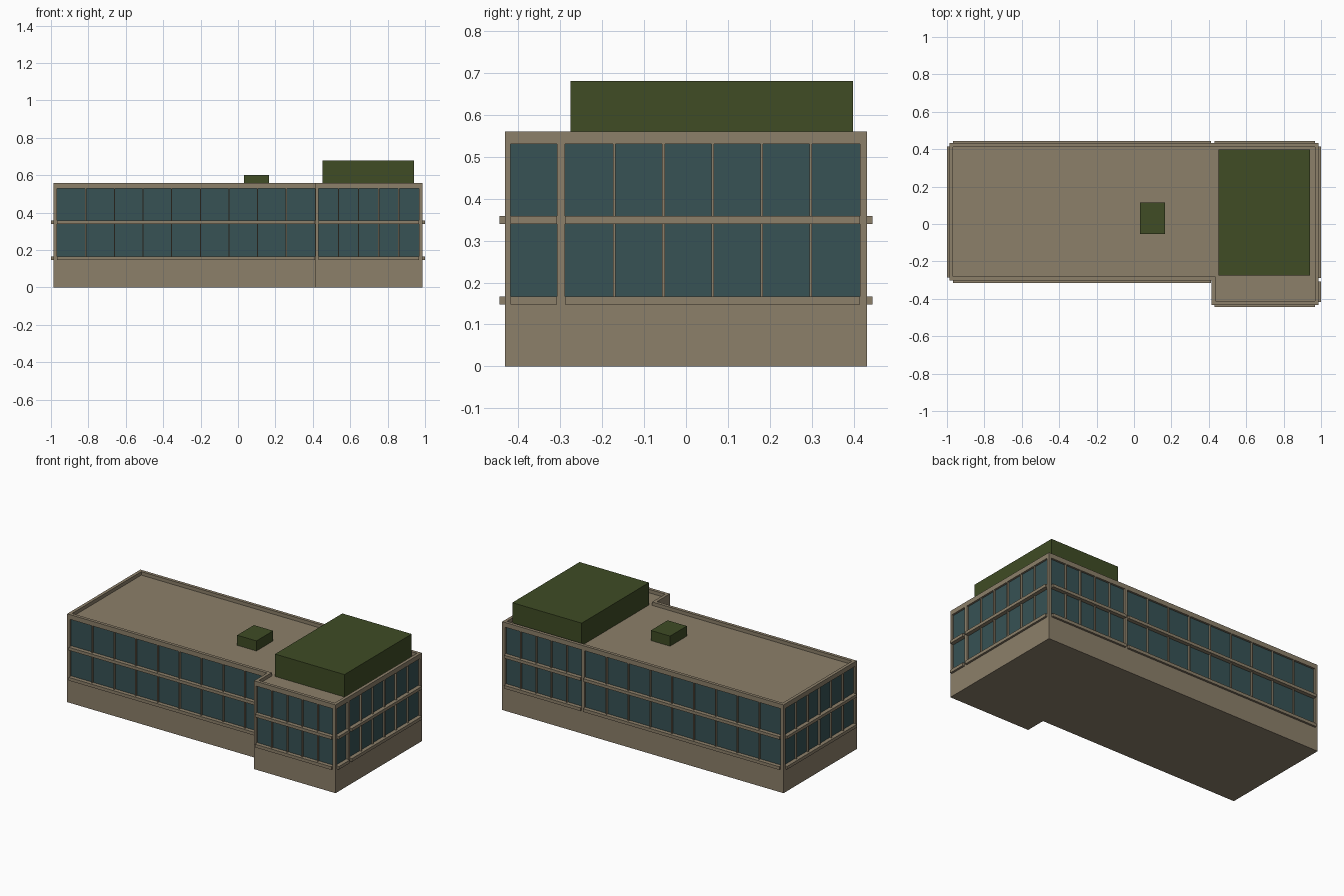
import bpy, bmesh

if "Cube" in bpy.data.objects:
    bpy.data.objects.remove(bpy.data.objects["Cube"])

def material(name, rgb):
    m = bpy.data.materials.new(name)
    m.diffuse_color = (*rgb, 1)
    m.use_nodes = True
    m.node_tree.nodes["Principled BSDF"].inputs["Base Color"].default_value = m.diffuse_color
    return m

WALL = material("tan_wall", (0.262, 0.214, 0.144))
GLASS = material("teal_glass", (0.038, 0.085, 0.09))
GREEN = material("dark_green", (0.05, 0.072, 0.018))

# Body extents, with the wing stepping forward on the right
X0, XS, X1 = -0.987, 0.415, 0.987
Y0, YS, Y1 = -0.432, -0.302, 0.432
RECESS, LEDGE = 0.012, 0.013
FLOORS = [(0.167, 0.339), (0.358, 0.53)]

def finish(name, bm, mat):
    bmesh.ops.recalc_face_normals(bm, faces=bm.faces)
    me = bpy.data.meshes.new(name)
    bm.to_mesh(me)
    bm.free()
    me.materials.append(mat)
    ob = bpy.data.objects.new(name, me)
    bpy.context.collection.objects.link(ob)
    return ob

def add_box(bm, x, y, z):
    vs = bmesh.ops.create_cube(bm, size=1)["verts"]
    for v in vs:
        for i, (a, b) in enumerate((x, y, z)):
            v.co[i] = a if v.co[i] < 0 else b

def box(name, x, y, z, mat):
    bm = bmesh.new()
    add_box(bm, x, y, z)
    return finish(name, bm, mat)

def outline(d):
    """L-shaped plan, inset by d."""
    return [(X0 + d, YS + d), (XS + d, YS + d), (XS + d, Y0 + d),
            (X1 - d, Y0 + d), (X1 - d, Y1 - d), (X0 + d, Y1 - d)]

def l_prism(name, d, z0, z1, mat):
    bm = bmesh.new()
    f = bm.faces.new([bm.verts.new((x, y, z0)) for x, y in outline(d)])
    top = bmesh.ops.extrude_face_region(bm, geom=[f])["geom"]
    for v in top:
        if isinstance(v, bmesh.types.BMVert):
            v.co.z = z1
    return finish(name, bm, mat)

# Stacked L-shaped storeys
l_prism("base_wall", 0, 0, 0.167, WALL)
l_prism("window_glass", RECESS, 0.16, 0.532, GLASS)
l_prism("floor_band", 0, 0.339, 0.358, WALL)
l_prism("roof_slab", 0, 0.53, 0.538, WALL)

# Parapet ring around the roof
bm = bmesh.new()
rings = [[bm.verts.new((x, y, z)) for x, y in outline(d)]
         for d, z in ((0, 0.538), (0, 0.56), (0.02, 0.56), (0.02, 0.538))]
for a, b in zip(rings, rings[1:]):
    for i in range(6):
        j = (i + 1) % 6
        bm.faces.new((a[i], a[j], b[j], b[i]))
finish("parapet", bm, WALL)

# Plain side wall of the wing
box("wing_side_wall", (XS, XS + RECESS), (Y0, YS + 0.02), (0.16, 0.535), WALL)

def facade(name, axis, plane, out, wall, glazed, panels):
    """Posts, mullions and ledges for one wall run along axis (0=x, 1=y)."""
    def put(bm, run, d0, d1, z):
        depth = sorted((plane + out * d0, plane + out * d1))
        add_box(bm, *((run, depth) if axis == 0 else (depth, run)), z)
    bm = bmesh.new()
    for run in ((wall[0], glazed[0]), (glazed[1], wall[1])):
        put(bm, run, -RECESS - 0.002, 0, (0.165, 0.532))
    step = (glazed[1] - glazed[0]) / panels
    for z0, z1 in FLOORS:
        for i in range(1, panels):
            c = glazed[0] + i * step
            put(bm, (c - 0.003, c + 0.003), -RECESS - 0.002, 0, (z0, z1))
    finish(name + "_posts", bm, WALL)
    bm = bmesh.new()
    for z in ((0.147, 0.167), (0.339, 0.358)):
        put(bm, glazed, -RECESS, LEDGE, z)
    finish(name + "_ledges", bm, WALL)

facade("front_main", 0, YS, -1, (X0, XS), (-0.967, 0.411), 9)
facade("front_wing", 0, Y0, -1, (XS, X1), (0.43, 0.967), 5)
facade("back_main", 0, Y1, 1, (X0, 0.42), (-0.967, 0.411), 9)
facade("back_wing", 0, Y1, 1, (0.42, X1), (0.43, 0.967), 5)
facade("right_wing", 1, X1, 1, (Y0, -0.298), (-0.418, -0.308), 1)
facade("right_main", 1, X1, 1, (-0.298, Y1), (-0.288, 0.415), 6)
facade("left_main", 1, X0, -1, (YS, Y1), (-0.285, 0.415), 6)

# Rooftop plant boxes
box("large_roof_unit", (0.453, 0.94), (-0.276, 0.398), (0.53, 0.68), GREEN)
box("small_roof_unit", (0.032, 0.167), (-0.054, 0.114), (0.53, 0.602), GREEN)
